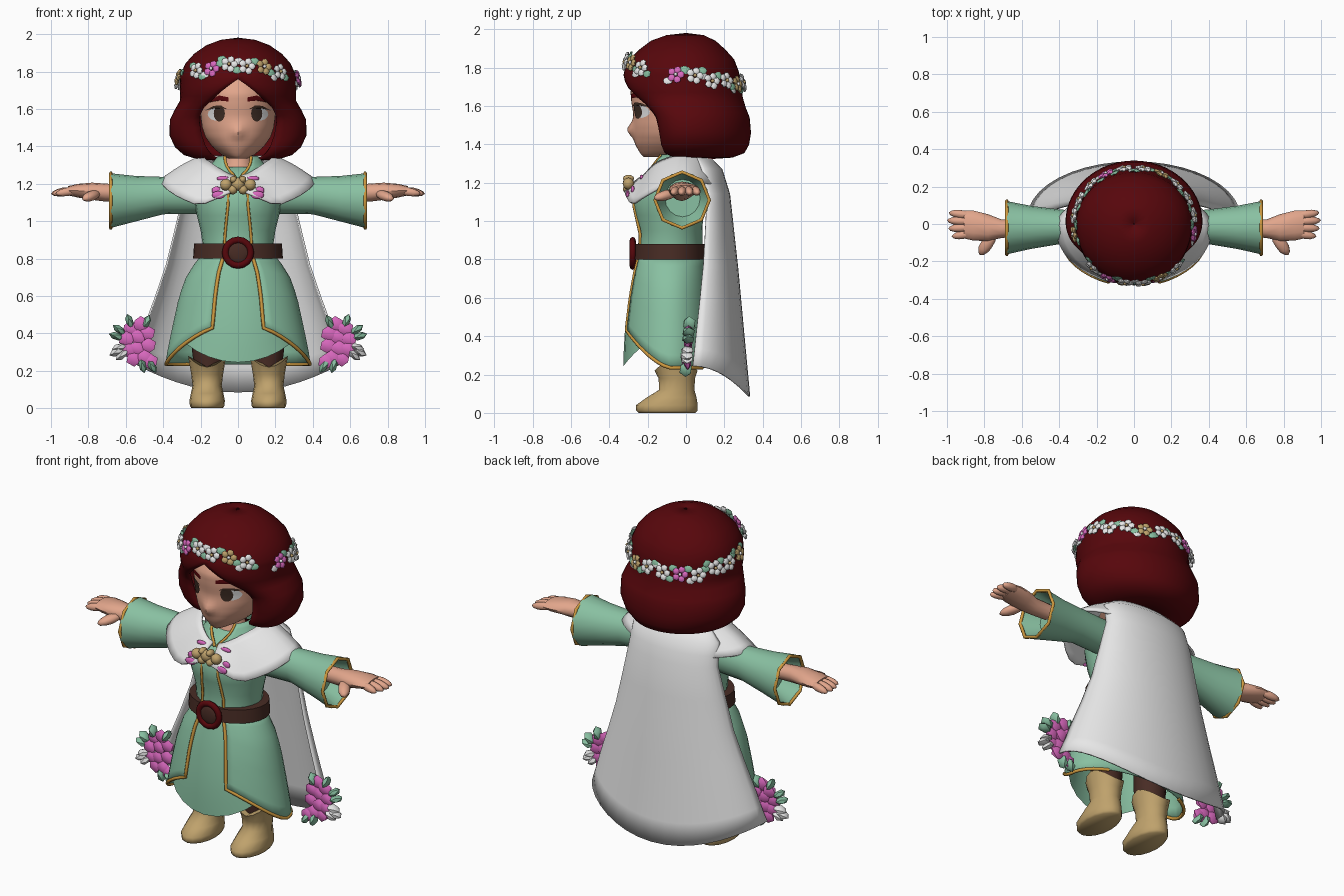
import bpy, bmesh, math, random
from mathutils import Vector, Matrix
from math import sin, cos, pi, radians, exp

if "Cube" in bpy.data.objects:
    bpy.data.objects.remove(bpy.data.objects["Cube"])

random.seed(4)
COLORS = dict(hair_red=(.095, .002, .0035), skin=(.76, .38, .26), mint=(.25, .53, .36), white=(.82, .82, .82),
              tan=(.52, .36, .15), gold=(.62, .32, .05), brown=(.065, .025, .018), pink=(.70, .14, .52),
              eye_brown=(.05, .027, .018))
MATS = {}
for n, c in COLORS.items():
    MATS[n] = bpy.data.materials.new(n)
    MATS[n].diffuse_color = (*c, 1)


def tab(table, t):
    """Linear lookup in a table of rows whose first entry is the key."""
    if t <= table[0][0]:
        return table[0][1:]
    for p, q in zip(table, table[1:]):
        if t <= q[0]:
            k = (t - p[0]) / (q[0] - p[0])
            return tuple(a + (b - a) * k for a, b in zip(p[1:], q[1:]))
    return table[-1][1:]


def finish(name, bm, mats, thick=0, angle=50):
    me = bpy.data.meshes.new(name)
    bm.to_mesh(me)
    bm.free()
    for m in mats:
        me.materials.append(MATS[m])
    me.shade_smooth()
    me.set_sharp_from_angle(angle=radians(angle))
    ob = bpy.data.objects.new(name, me)
    bpy.context.collection.objects.link(ob)
    if thick:
        s = ob.modifiers.new("thickness", 'SOLIDIFY')
        s.thickness, s.offset = thick, 0
    return ob


def surf(name, f, us, vs, mat, caps=False, thick=0, angle=50):
    """Grid surface through f(u, v); matching ends are welded."""
    bm = bmesh.new()
    g = [[bm.verts.new(f(u, v)) for u in us] for v in vs]
    for r, s in zip(g, g[1:]):
        for i in range(len(us) - 1):
            bm.faces.new((r[i], r[i + 1], s[i + 1], s[i]))
    bmesh.ops.remove_doubles(bm, verts=bm.verts, dist=.0004)
    if caps:
        bmesh.ops.holes_fill(bm, edges=[e for e in bm.edges if e.is_boundary], sides=0)
    bmesh.ops.recalc_face_normals(bm, faces=bm.faces)
    return finish(name, bm, [mat], thick, angle)


def steps(a, b, n):
    return [a + (b - a) * i / n for i in range(n + 1)]


def ring(table, cy, a, z):
    rx, f, b = tab(table, z)
    return Vector((rx * sin(a), cy - (f if cos(a) > 0 else b) * cos(a), z))


def loft(name, table, cy, mat, n=24, caps=True, **kw):
    return surf(name, lambda a, z: ring(table, cy, a, z), steps(0, 2 * pi, n), [r[0] for r in table], mat, caps, **kw)


def tube(name, pts, r, mat, cyclic=False):
    cu = bpy.data.curves.new(name, 'CURVE')
    cu.dimensions, cu.bevel_depth, cu.bevel_resolution, cu.use_fill_caps = '3D', r, 1, True
    sp = cu.splines.new('POLY')
    sp.points.add(len(pts) - 1)
    for p, q in zip(sp.points, pts):
        p.co = (*q, 1)
    sp.use_cyclic_u = cyclic
    cu.materials.append(MATS[mat])
    bpy.context.collection.objects.link(bpy.data.objects.new(name, cu))


def aim(d):
    return d.to_track_quat('Z', 'Y').to_matrix().to_4x4()


def blob(bm, pos, size, mat=0, rot=None, sub=2):
    m = Matrix.Translation(pos) @ (rot or Matrix()) @ Matrix.Diagonal((*size, 1))
    vs = bmesh.ops.create_icosphere(bm, subdivisions=sub, radius=1, matrix=m)['verts']
    for f in {f for v in vs for f in v.link_faces}:
        f.material_index = mat


# Head with a small nose
HEAD = [(1.335, .05, .17, .02), (1.355, .09, .19, .08), (1.40, .14, .215, .15), (1.45, .175, .225, .2), (1.50, .192, .228, .22),
        (1.56, .2, .225, .25), (1.62, .203, .235, .26), (1.68, .2, .24, .26), (1.75, .18, .21, .25), (1.84, .1, .12, .15)]


def face(a, z):
    p = ring(HEAD, -.05, a, z)
    if cos(a) > 0:
        p.y -= .03 * exp(-(p.x / .03) ** 2 - ((z - 1.475) / .035) ** 2)
    return p


surf("head", face, steps(0, 2 * pi, 48), steps(1.335, 1.84, 30), 'skin', caps=True)


def face_plate(name, pts, mat, off):
    """Flat painted shape laid over the face, given as x, z outline."""
    bm = bmesh.new()

    def on(x, z):
        return face(math.asin(x / tab(HEAD, z)[0]), z) + Vector((0, -off, 0))
    cx, cz = (sum(p[i] for p in pts) / len(pts) for i in (0, 1))
    loops = [[bm.verts.new(on(cx + (x - cx) * k, cz + (z - cz) * k)) for x, z in pts] for k in (1, .5)]
    c = bm.verts.new(on(cx, cz))
    n = len(pts)
    for i in range(n):
        j = (i + 1) % n
        bm.faces.new((loops[0][i], loops[0][j], loops[1][j], loops[1][i]))
        bm.faces.new((loops[1][i], loops[1][j], c))
    bmesh.ops.recalc_face_normals(bm, faces=bm.faces)
    if sum(f.normal.y for f in bm.faces) > 0:
        bmesh.ops.reverse_faces(bm, faces=bm.faces)
    finish(name, bm, [mat])


def oval(x, z, w, h):
    return [(x + w * cos(t), z + h * sin(t)) for t in steps(0, 2 * pi, 14)[:-1]]


for s in (-1, 1):
    face_plate("eye_white", oval(s * .117, 1.572, .045, .034), 'white', .004)
    face_plate("iris", oval(s * .1, 1.575, .03, .042), 'eye_brown', .007)
    face_plate("upper_lash", [(s * x, z) for x, z in ((.06, 1.6), (.09, 1.618), (.13, 1.617), (.175, 1.592), (.13, 1.603), (.09, 1.603))], 'eye_brown', .008)
    face_plate("eyebrow", [(s * x, z) for x, z in ((.05, 1.662), (.1, 1.672), (.17, 1.645), (.17, 1.63), (.1, 1.645), (.05, 1.64))], 'hair_red', .006)

# Bobbed hair, open around the face
HAIR = [(1.33, .1, .08, .12), (1.338, .22, .18, .24), (1.36, .29, .24, .3), (1.40, .335, .27, .322), (1.46, .363, .28, .332), (1.54, .36, .29, .325),
        (1.59, .335, .3, .305), (1.64, .305, .318, .29), (1.70, .304, .33, .28), (1.78, .302, .315, .268), (1.84, .275, .29, .245),
        (1.89, .23, .238, .2), (1.935, .165, .178, .15), (1.963, .09, .1, .09), (1.974, .002, .002, .002)]
OPEN = [(1.33, 60), (1.36, 50), (1.55, 48), (1.62, 39), (1.70, 17), (1.76, 0)]


def hair(u, z):
    a0 = radians(tab(OPEN, z)[0])
    a = a0 + u * 2 * (pi - a0)
    d = min(u, 1 - u) * 2 * (pi - a0)
    curl = tab([(1.36, .34), (1.45, .3), (1.55, .22), (1.6, .14), (1.7, .06), (1.76, 0)], z)[0] * exp(-d / .22)
    p = ring(HAIR, 0, a, z)
    return Vector((p.x * (1 - curl), p.y * (1 - curl), z))


HZ = sorted([r[0] for r in HAIR] + [1.43, 1.5, 1.565, 1.615, 1.67, 1.73, 1.76, 1.81])
surf("hair", hair, steps(0, 1, 48), HZ, 'hair_red', thick=.014, angle=70)

# Flower crown: tilted ring of petals and leaves, broken at the temples
bm = bmesh.new()
CYCLE = [0, 2, 0, 0, 3, 0, 0]
for i in range(20):
    a = 2 * pi * (i + .5) / 20
    if i in (3, 16):
        continue
    z = 1.77 + .06 * cos(a) - .015 * sin(a) ** 2 + random.uniform(-.012, .012)
    n = Vector((sin(a), -cos(a), .25)).normalized()
    rot = aim(n)
    c = ring(HAIR, 0, a, z) + n * .016
    for k in range(5):
        off = rot @ Vector((.027 * cos(k * 1.257), .027 * sin(k * 1.257), .008))
        blob(bm, c + off, (.021, .021, .012), CYCLE[i % 7], rot, 1)
    blob(bm, c + n * .014, (.011, .011, .01), 0 if CYCLE[i % 7] else 2, rot, 1)
    for s in (-1, 1):
        blob(bm, c + rot @ Vector((s * .042, s * random.choice((-.03, .03)), -.002)), (.028, .022, .008), 1 if s > 0 or i % 2 else 0, rot, 1)
finish("flower_crown", bm, ['white', 'mint', 'tan', 'pink'])

# Neck, collar and bodice
loft("neck", [(1.2, .13, .11, .1), (1.26, .1, .1, .09), (1.31, .075, .075, .08), (1.4, .07, .07, .08)], -.05, 'skin', 16)
COLLAR = [(1.22, .2, .165, .14), (1.29, .15, .13, .12), (1.345, .105, .105, .11)]


def collar(u, z):
    a0 = radians(tab([(1.23, 2), (1.345, 42)], z)[0])
    return ring(COLLAR, -.05, a0 + u * 2 * (pi - a0), z)


surf("collar", collar, steps(0, 1, 24), [1.22, 1.25, 1.29, 1.32, 1.345], 'mint', thick=.008)
for u in (0, 1):
    tube("collar_trim", [collar(u, z) for z in steps(1.22, 1.345, 5)], .008, 'gold')
BODICE = [(.78, .19, .178, .17), (.87, .188, .17, .165), (.95, .2, .165, .165), (1.03, .22, .188, .17),
          (1.12, .235, .2, .17), (1.18, .235, .17, .16), (1.24, .2, .11, .14), (1.29, .12, .06, .1)]
loft("bodice", BODICE, -.08, 'mint')
for s in (-1, 1):
    tube("bodice_trim", [ring(BODICE, -.083, s * a, z) for z, a in ((1.15, .22), (1.08, .24), (1.0, .3), (.93, .36), (.86, .4))], .008, 'gold')

# Skirts
SKIRT = [(.22, .387, .255, .215), (.3, .376, .256, .212), (.45, .345, .248, .205), (.6, .312, .228, .195), (.72, .268, .205, .182), (.83, .185, .176, .168)]
A0 = radians(23)


def overskirt(a, t):
    hem = .235 + .22 * max(0, cos(a)) ** 1.5
    return ring(SKIRT, -.08, a, .83 + (hem - .83) * t)


def underskirt(a, t):
    p = ring(SKIRT, -.08, a, .83 + (.245 + .16 * sin(a) ** 2 - .83) * t)
    return Vector((p.x * .96, -.08 + (p.y + .08) * .96, p.z))


AS = steps(A0, 2 * pi - A0, 34)
surf("overskirt", overskirt, AS, steps(0, 1, 9), 'mint', thick=.006)
surf("underskirt", underskirt, steps(0, 2 * pi, 28), steps(0, 1, 8), 'mint')
for s in (-1, 1):
    tube("overskirt_trim", [overskirt(s * A0, t) for t in steps(0, 1, 8)]
         + [overskirt(s * a, 1) for a in steps(A0, radians(140), 14)], .01, 'gold')

# Belt and round buckle
loft("belt", [(.8, .19, .16, .16), (.801, .24, .196, .182), (.88, .235, .19, .182), (.881, .19, .15, .15)], -.08, 'brown', 28)


def buckle(u, v):
    r = .068 + .018 * cos(v)
    return (r * sin(u), -.278 + .016 * sin(v), .832 + r * cos(u))


surf("buckle_ring", buckle, steps(0, 2 * pi, 16), steps(0, 2 * pi, 8), 'hair_red')
bm = bmesh.new()
blob(bm, (0, -.276, .832), (.06, .014, .06))
finish("buckle_gem", bm, ['brown'])

# Arms: flared sleeves with trim, hands
SLEEVE = [(.18, -.03, 1.14, .09, .1), (.4, -.015, 1.137, .093, .1), (.55, -.018, 1.12, .115, .122),
          (.68, -.02, 1.11, .142, .146)]
PALM = [(.6, -.02, 1.15, .045, .045), (.71, -.025, 1.153, .05, .048), (.78, -.02, 1.16, .072, .046),
        (.86, -.008, 1.163, .08, .036), (.91, -.003, 1.163, .074, .024)]
for s in (-1, 1):
    def limb(row, a, k=1, dx=0):
        x, cy, cz, ry, rz = row
        return Vector((s * (x + dx), cy + ry * k * sin(a), cz + rz * k * cos(a)))
    rows = [(r, 1, 0) for r in SLEEVE] + [(SLEEVE[-1], .93, -.002), (SLEEVE[-2], .8, .03)]
    surf("sleeve", lambda a, i: limb(rows[i][0], a, rows[i][1], rows[i][2]), steps(0, 2 * pi, 16), range(len(rows)), 'mint', caps=True)
    tube("sleeve_trim", [limb(SLEEVE[-1], a) for a in steps(0, 2 * pi, 8)[:-1]], .01, 'gold', True)
    surf("palm", lambda a, i: limb(PALM[i], a), steps(0, 2 * pi, 12), range(len(PALM)), 'skin', caps=True)
    bm = bmesh.new()
    for y, x, dy in ((.052, .925, .01), (.016, .933, .004), (-.021, .927, -.004), (-.057, .91, -.012)):
        blob(bm, (s * x, y, 1.157), (.023, .023, .067), 0, aim(Vector((s * .075, dy, -.012))))
    blob(bm, (s * .785, -.105, 1.135), (.034, .027, .075), 0, aim(Vector((s * .06, -.09, -.025))))
    finish("fingers", bm, ['skin'])

# Shoulder capelet
RIM = [(0, 1.17), (10, 1.14), (30, 1.082), (55, 1.142), (72, 1.185), (90, 1.22), (130, 1.2), (180, 1.16)]
NECK = [(0, 1.235), (15, 1.25), (50, 1.31), (90, 1.352), (180, 1.345)]


def capelet(a, t):
    d = math.degrees(min(a, 2 * pi - a))
    p = ring([(0, .185, .19, .13), (1, .415, .3, .2)], -.02, a, t)
    z0, z1 = tab(NECK, d)[0], tab(RIM, d)[0]
    return Vector((p.x, p.y, z0 + (z1 - z0) * t + .01 * sin(pi * t)))


surf("capelet", capelet, steps(.1, 2 * pi - .1, 36), steps(0, 1, 6), 'white', thick=.012)

# Long cape
CAPE = [(0, .18, .05, .11, 1.345), (.08, .28, .08, .185, 1.27), (.2, .29, .11, .225, 1.14), (.5, .38, .09, .268, .75),
        (.8, .5, .055, .305, .35), (1, .565, .035, .33, .085)]


def cape(b, t):
    w, ye, yb, z = tab(CAPE, t)
    return Vector((w * sin(b), ye + (yb - ye) * cos(b), z + .16 * t ** 3 * sin(b) ** 2))


surf("cape", cape, steps(-pi / 2, pi / 2, 20), [0, .04, .08, .14, .2, .35, .5, .65, .8, .9, 1], 'white', thick=.01)

# Blossom clusters on the cape corners
PINK = [(.52, .45), (.575, .425), (.485, .40), (.535, .38), (.595, .37), (.48, .335), (.54, .32), (.59, .315), (.5, .27), (.47, .25), (.555, .265)]
LEAVES = [(.58, .465, 1), (.65, .385, 1), (.635, .42, 1), (.49, .46, 1), (.51, .228, 1), (.635, .325, 2), (.62, .285, 2), (.65, .3, 2), (.46, .225, 1)]
for s in (-1, 1):
    bm = bmesh.new()
    for x, z in PINK:
        blob(bm, (s * x, .08 * (z - .3) + random.uniform(0, .012), z), (.046, .02, .043), 0, None, 1)
    for x, z, m in LEAVES:
        blob(bm, (s * x, .08 * (z - .3) + .004, z), (.036, .022, .042), m, aim(Vector((s * (x - .54), 0, z - .35))), 1)
    finish("blossom_cluster", bm, ['pink', 'mint', 'white'])

# Brooch with pink petals
bm = bmesh.new()
for x, z, r in ((0, 1.198, .036), (-.065, 1.195, .032), (.065, 1.195, .032), (-.028, 1.168, .026), (.028, 1.168, .026), (-.025, 1.222, .02), (.025, 1.222, .02)):
    blob(bm, (x, -.3, z), (r, .03, r))
for s in (-1, 1):
    for a, t, w, h in ((.34, .25, .034, .014), (.34, .7, .026, .022), (.27, .9, .036, .022)):
        blob(bm, capelet((s * a) % (2 * pi), t) + Vector((0, -.006, 0)), (w, .01, h), 1)
finish("brooch", bm, ['tan', 'pink'])

# Legs and boots
BOOT = [(0, -.1, .084, .148), (.012, -.1, .092, .16), (.04, -.1, .095, .161), (.08, -.075, .087, .13), (.12, -.048, .078, .092),
        (.18, -.048, .085, .095), (.25, -.052, .102, .112)]
for s in (-1, 1):
    def boot(a, z):
        cy, rx, ry = tab(BOOT, z)
        lift = .03 * -cos(2 * a) if z > .2 else 0
        return (s * .165 + rx * sin(a), cy - ry * cos(a), z + lift)
    surf("boot", boot, steps(0, 2 * pi, 16), [r[0] for r in BOOT], 'tan', caps=True, angle=85)
    leg = loft("leg", [(.15, .07, .07, .07), (.3, .09, .09, .09), (.6, .09, .09, .09)], -.05, 'brown', 12)
    leg.location.x = s * .155

for m in bpy.data.materials:
    if m.users and not m.is_grease_pencil:
        m.use_nodes = True
        m.node_tree.nodes["Principled BSDF"].inputs["Base Color"].default_value = m.diffuse_color
